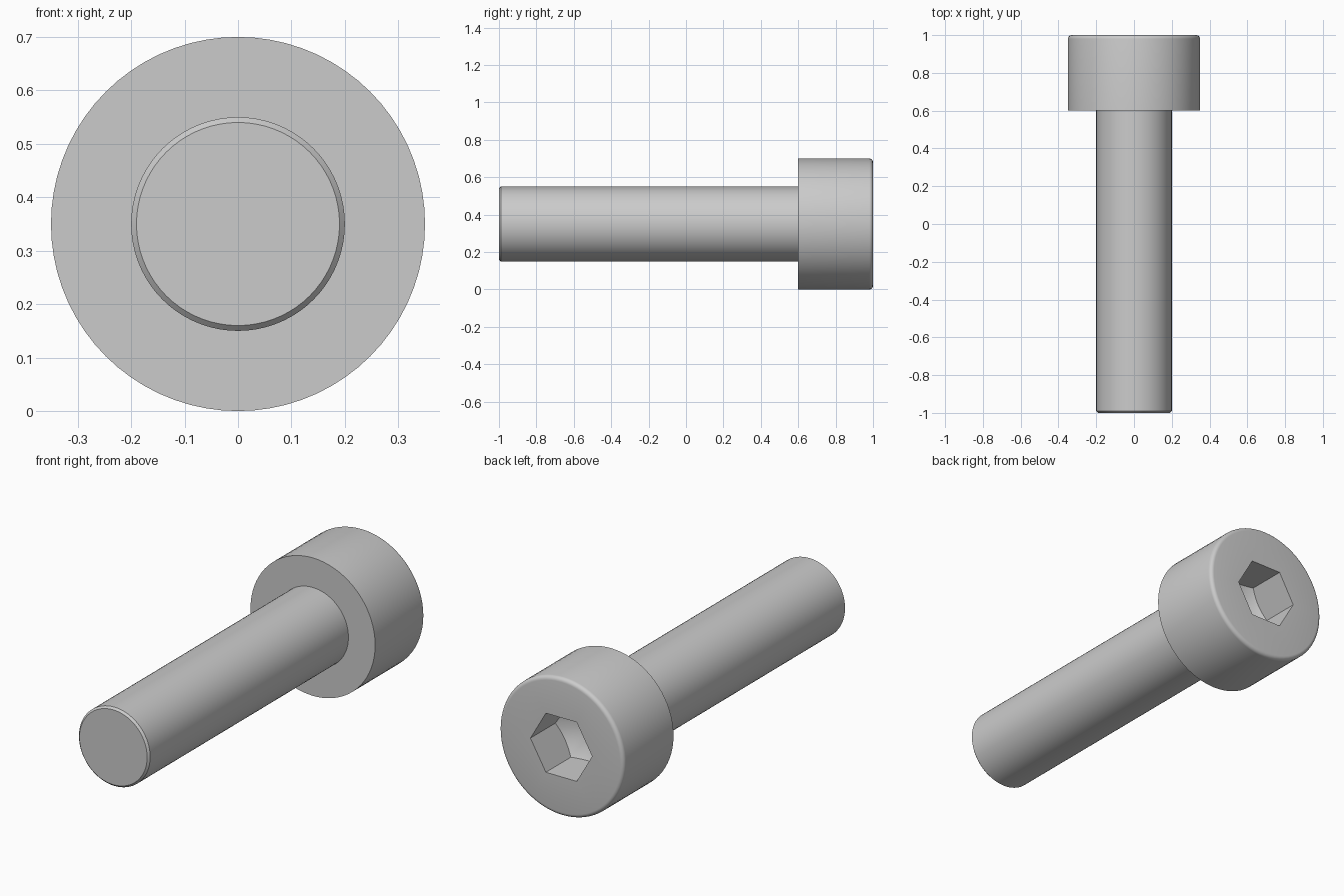
import bpy, bmesh, math

cube = bpy.data.objects.get("Cube")
if cube:
    bpy.data.objects.remove(cube, do_unlink=True)

SEGMENTS = 72
AXIS_Z = 0.35
FLAT = 0.15                                  # half the socket width across flats
CORNER = FLAT / math.cos(math.pi / 6)        # socket corner radius

steel = bpy.data.materials.new("steel_grey")
steel.use_nodes = True
colour = (0.6, 0.6, 0.6, 1)
steel.diffuse_color = colour
steel.node_tree.nodes["Principled BSDF"].inputs["Base Color"].default_value = colour


def circle(radius, y):
    return lambda a: (radius, y)


def hexagon(y, drill_slope=0.0):
    """Hexagonal ring with corners on the x axis, deeper at the flats for a drill cone."""
    def point(a):
        r = FLAT / math.cos(a % (math.pi / 3) - math.pi / 6)
        return r, y - (CORNER - r) * drill_slope
    return point


def loft(name, rings, cap_start=False, apex=None):
    """Skin rings around the y axis, listed from front to back along the surface."""
    bm = bmesh.new()
    loops = []
    for ring in rings:
        loop = []
        for j in range(SEGMENTS):
            a = math.tau * j / SEGMENTS
            r, y = ring(a)
            loop.append(bm.verts.new((r * math.cos(a), y, r * math.sin(a))))
        loops.append(loop)
    for near, far in zip(loops, loops[1:]):
        for j in range(SEGMENTS):
            k = (j + 1) % SEGMENTS
            bm.faces.new((near[j], far[j], far[k], near[k]))
    if cap_start:
        bm.faces.new(loops[0])
    if apex is not None:
        tip = bm.verts.new((0, apex, 0))
        for j in range(SEGMENTS):
            bm.faces.new((loops[-1][j], tip, loops[-1][(j + 1) % SEGMENTS]))
    mesh = bpy.data.meshes.new(name)
    bm.to_mesh(mesh)
    bm.free()
    mesh.materials.append(steel)
    obj = bpy.data.objects.new(name, mesh)
    obj.location.z = AXIS_Z
    bpy.context.collection.objects.link(obj)
    bpy.ops.object.select_all(action='DESELECT')
    obj.select_set(True)
    bpy.context.view_layer.objects.active = obj
    bpy.ops.object.shade_smooth_by_angle(angle=math.radians(28))
    return obj


# Shank with a chamfered tip
loft("shank", [circle(0.19, -1), circle(0.2, -0.99), circle(0.2, 0.6)], cap_start=True)

# Head with a rounded rim, a hexagonal socket and a drilled cone bottom
FILLET = 0.02
rim = [circle(0.35 - FILLET + FILLET * math.cos(t), 1 - FILLET + FILLET * math.sin(t))
       for t in (math.pi / 2 * i / 5 for i in range(6))]
slope = math.tan(math.pi / 6)
loft("head",
     [circle(0.2, 0.6), circle(0.35, 0.6), *rim, hexagon(1), hexagon(0.8, slope)],
     apex=0.8 - CORNER * slope)
